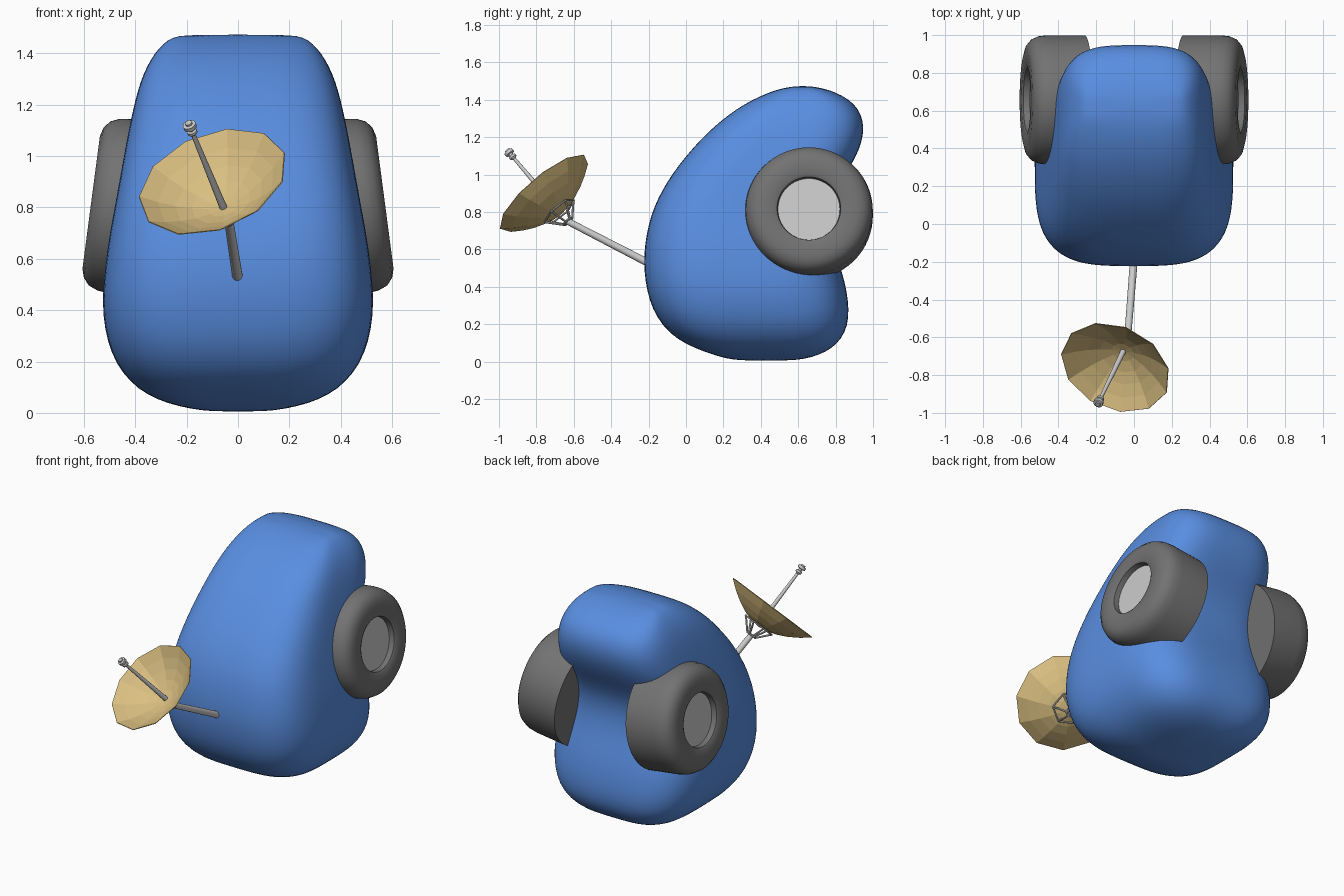
import bpy, bmesh, math
from mathutils import Vector, Matrix

if "Cube" in bpy.data.objects:
    bpy.data.objects.remove(bpy.data.objects["Cube"])


def material(name, rgb):
    m = bpy.data.materials.new(name)
    m.diffuse_color = (*rgb, 1)
    m.use_nodes = True
    m.node_tree.nodes["Principled BSDF"].inputs["Base Color"].default_value = m.diffuse_color
    return m


BLUE = material("blue_paint", (0.10, 0.27, 0.75))
GOLD = material("gold_foil", (0.70, 0.52, 0.22))
DARK = material("dark_rubber", (0.17, 0.17, 0.17))


def finish(name, bm, mat=None, smooth=None):
    bmesh.ops.recalc_face_normals(bm, faces=bm.faces)
    me = bpy.data.meshes.new(name)
    bm.to_mesh(me)
    bm.free()
    ob = bpy.data.objects.new(name, me)
    bpy.context.collection.objects.link(ob)
    if mat:
        me.materials.append(mat)
    if smooth:
        bpy.context.view_layer.objects.active = ob
        ob.select_set(True)
        bpy.ops.object.shade_smooth_by_angle(angle=math.radians(smooth))
        ob.select_set(False)
    return ob


def loft(bm, rings, caps=True):
    vs = [[bm.verts.new(p) for p in r] for r in rings]
    n = len(vs[0])
    for a, b in zip(vs, vs[1:]):
        for i in range(n):
            j = (i + 1) % n
            bm.faces.new((a[i], a[j], b[j], b[i]))
    if caps:
        bm.faces.new(vs[0][::-1])
        bm.faces.new(vs[-1])


def lathe(bm, profile, origin, axis, n, caps=True):
    """Spin (radius, height) pairs around an axis."""
    rot = Vector(axis).to_track_quat('Z', 'Y')
    loft(bm, [[Vector(origin) + rot @ Vector((r * math.cos(t), r * math.sin(t), h))
               for t in (math.tau * i / n for i in range(n))] for r, h in profile], caps)


def rod(bm, a, b, r1, r2, n=12):
    d = Vector(b) - Vector(a)
    lathe(bm, [(r1, 0), (r2, d.length)], a, d, n)


# Body: rounded-box sections stacked in z (z, front y, back y, half width)
sections = [
    (0.005, 0.30, 0.56, 0.10), (0.015, 0.22, 0.64, 0.18), (0.035, 0.15, 0.71, 0.27),
    (0.07, 0.05, 0.78, 0.355), (0.12, -0.05, 0.83, 0.42), (0.19, -0.125, 0.865, 0.475),
    (0.28, -0.18, 0.872, 0.51), (0.38, -0.21, 0.86, 0.527), (0.48, -0.224, 0.835, 0.527),
    (0.58, -0.225, 0.80, 0.517), (0.68, -0.212, 0.772, 0.503), (0.78, -0.188, 0.765, 0.485),
    (0.87, -0.152, 0.782, 0.468), (0.96, -0.102, 0.825, 0.452), (1.05, -0.04, 0.885, 0.436),
    (1.14, 0.035, 0.93, 0.418), (1.22, 0.11, 0.95, 0.40), (1.29, 0.19, 0.947, 0.38),
    (1.35, 0.27, 0.922, 0.355), (1.40, 0.355, 0.875, 0.325), (1.44, 0.445, 0.80, 0.29),
    (1.462, 0.515, 0.73, 0.255), (1.473, 0.59, 0.66, 0.21)]


def rounded_section(z, y0, y1, hx, n=48, e=2 / 3.4):
    f = lambda v: math.copysign(abs(v) ** e, v)
    return [(hx * f(math.cos(t)), (y0 + y1) / 2 + (y1 - y0) / 2 * f(math.sin(t)), z)
            for t in (math.tau * (i + 0.5) / n for i in range(n))]


bm = bmesh.new()
loft(bm, [rounded_section(*s) for s in sections])
body = finish("body", bm, BLUE, 60)
sub = body.modifiers.new("smooth", 'SUBSURF')
sub.levels = sub.render_levels = 1

# Tilted wheels with recessed hubs
tilt = math.radians(7.5)
for s, side in ((1, "right"), (-1, "left")):
    axis = (s * math.cos(tilt), 0, math.sin(tilt))
    centre = (s * 0.42, 0.657, 0.80)
    bm = bmesh.new()
    lathe(bm, [(0.165, 0.11), (0.17, 0.145), (0.185, 0.153), (0.26, 0.153), (0.295, 0.143),
               (0.322, 0.12), (0.337, 0.085), (0.342, 0.04), (0.342, -0.16), (0.01, -0.16)],
          centre, axis, 64, False)
    finish(side + "_tyre", bm, DARK, 40)
    bm = bmesh.new()
    lathe(bm, [(0.167, 0.06), (0.167, 0.112)], centre, axis, 64)
    finish(side + "_hub", bm, None, 30)

# Dish placement
aim = Vector((-0.30, -0.62, 0.727)).normalized()
apex = Vector((-0.057, -0.675, 0.80))
R, DEPTH = 0.30, 0.14
mount = apex - aim * 0.07

# Support arm
bm = bmesh.new()
rod(bm, (0.005, -0.12, 0.485), mount, 0.021, 0.018, 20)
finish("dish_arm", bm, None, 30)

# Faceted eleven-sided dish
bm = bmesh.new()
lathe(bm, [(R * k, DEPTH * k ** 1.8) for k in (0.02, 0.2, 0.4, 0.6, 0.8, 1)], apex, aim, 11)
bm.faces.ensure_lookup_table()
bmesh.ops.delete(bm, geom=[bm.faces[-1]], context='FACES_ONLY')
dish = finish("dish", bm, GOLD)
thick = dish.modifiers.new("thickness", 'SOLIDIFY')
thick.thickness = 0.004

# Truss behind the dish
rot = aim.to_track_quat('Z', 'Y')


def on_dish(r, h, i):
    t = math.tau * i / 6
    return apex + rot @ Vector((r * math.cos(t), r * math.sin(t), h))


bm = bmesh.new()
for i in range(6):
    rod(bm, on_dish(0.03, -0.07, i), on_dish(0.10, 0.008, i), 0.006, 0.006, 8)
    rod(bm, on_dish(0.10, 0.004, i), on_dish(0.10, 0.004, i + 1), 0.005, 0.005, 8)
    rod(bm, on_dish(0.03, -0.07, i), on_dish(0.03, -0.07, i + 1), 0.006, 0.006, 8)
    rod(bm, on_dish(0.03, -0.07, i), mount, 0.006, 0.006, 8)
finish("dish_truss", bm, None, 30)

# Feed rod and head
bm = bmesh.new()
rod(bm, apex, apex + aim * 0.40, 0.015, 0.009)
lathe(bm, [(0.009, 0.39), (0.02, 0.40), (0.02, 0.412), (0.012, 0.415), (0.012, 0.425),
           (0.026, 0.428), (0.026, 0.445), (0.014, 0.447), (0.014, 0.455)], apex, aim, 16)
finish("feed_antenna", bm, None, 30)
